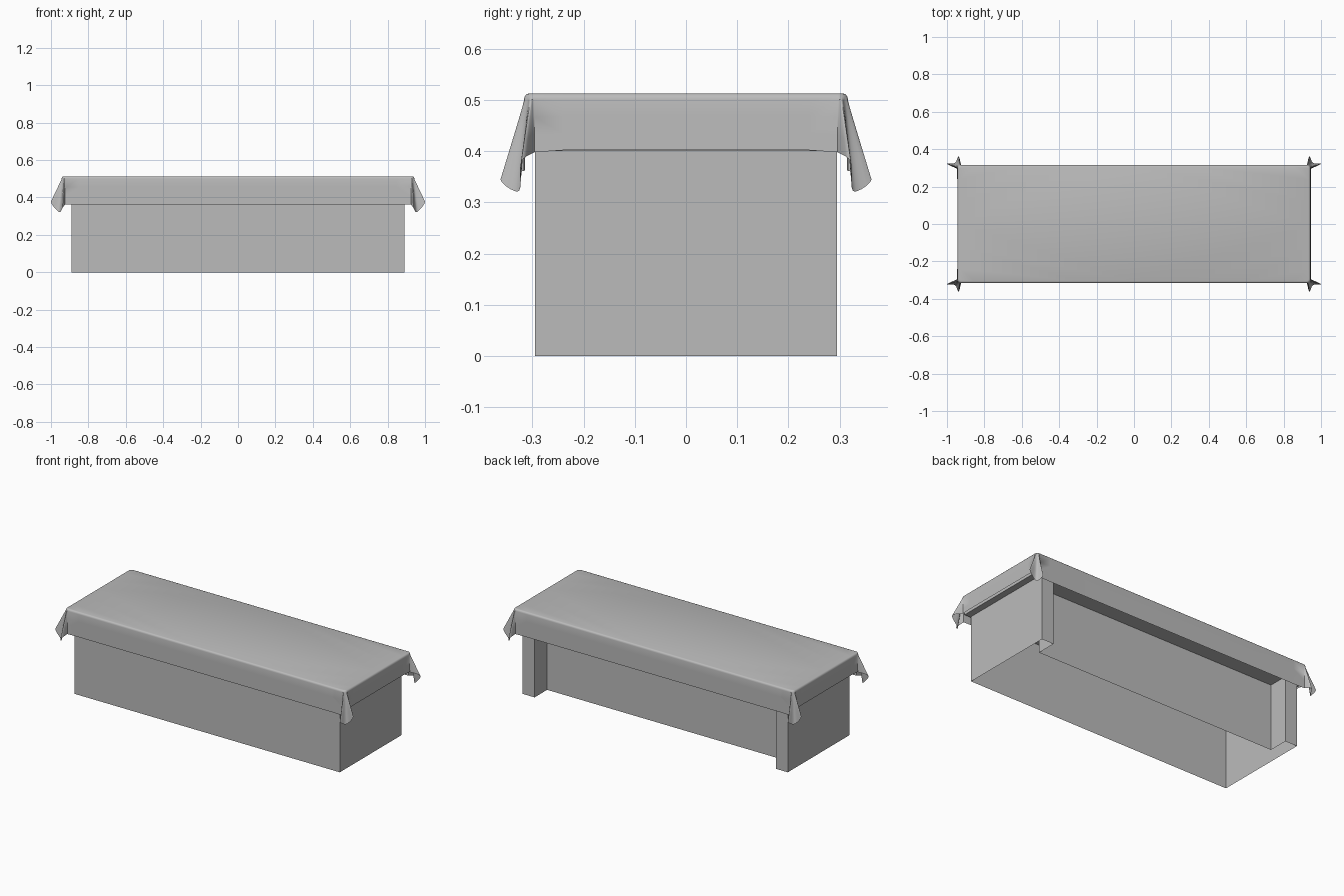
import bpy, bmesh, math
from mathutils import Vector

if "Cube" in bpy.data.objects:
    bpy.data.objects.remove(bpy.data.objects["Cube"])

grey = bpy.data.materials.new("plain_grey")
grey.diffuse_color = (0.5, 0.5, 0.5, 1)
grey.use_nodes = True
grey.node_tree.nodes["Principled BSDF"].inputs["Base Color"].default_value = grey.diffuse_color


def make_object(name, bm):
    bmesh.ops.recalc_face_normals(bm, faces=bm.faces)
    me = bpy.data.meshes.new(name)
    bm.to_mesh(me)
    bm.free()
    me.materials.append(grey)
    ob = bpy.data.objects.new(name, me)
    bpy.context.collection.objects.link(ob)
    return ob


# Base: thin open-bottomed wall with a recessed back between two end returns
X, Y, POST, WALL = 0.89, 0.295, 0.08, 0.175
outline = [(-X, -Y), (X, -Y), (X, Y), (X - POST, Y), (X - POST, WALL),
           (-X + POST, WALL), (-X + POST, Y), (-X, Y)]
bm = bmesh.new()
low = [bm.verts.new((x, y, 0)) for x, y in outline]
high = [bm.verts.new((x, y, 0.402)) for x, y in outline]
for i in range(len(outline)):
    j = (i + 1) % len(outline)
    bm.faces.new((low[i], low[j], high[j], high[i]))
make_object("base_panels", bm)

# Table top slab hidden under the cloth
bm = bmesh.new()
bmesh.ops.create_cube(bm, size=1)
for v in bm.verts:
    v.co = (v.co.x * 1.86, v.co.y * 0.606, 0.45 + v.co.z * 0.1)
make_object("table_top", bm)


# Cloth: one quarter (front right), mirrored in x and y
def catmull(points, steps):
    pts = [Vector(p) for p in points]
    ext = [pts[0]] + pts + [pts[-1]]
    out = []
    for k in range(len(pts) - 1):
        a, b, c, d = ext[k:k + 4]
        for s in range(steps):
            t = s / steps
            out.append(0.5 * (2 * b + (c - a) * t + (2 * a - 5 * b + 4 * c - d) * t * t
                              + (3 * b - a - 3 * c + d) * t ** 3))
    return out + [pts[-1]]


RX, RY, TOP = 0.943, 0.316, 0.513
corner_hem = catmull([(0.925, -0.316, 0.362), (0.938, -0.362, 0.345), (0.957, -0.326, 0.322),
                      (1.0, -0.322, 0.378), (0.946, -0.296, 0.398)], 5)
columns = []   # pairs of rim point and hem point
for x in (0, 0.3, 0.6, 0.85):
    columns.append((Vector((x, -RY, 0)), Vector((x, -RY + 0.002, 0.362))))
n = len(corner_hem) - 1
for i, hem in enumerate(corner_hem):
    # rim points run round a small corner arc
    a = i / n * math.pi / 2
    rim = Vector((RX - 0.02 + 0.02 * math.sin(a), -RY + 0.02 - 0.02 * math.cos(a), 0))
    columns.append((rim, hem))
for y in (-0.24, -0.12, 0):
    columns.append((Vector((RX, y, 0)), Vector((RX + 0.002, y, 0.402))))

bm = bmesh.new()
rows = []
for rim, hem in columns:
    inner = Vector((min(rim.x, RX - 0.02), max(rim.y, -RY + 0.02), 0))
    ring = []
    # rounded rim, then a straight fall to the hem
    for a in (0, 30, 60, 90):
        r = math.radians(a)
        p = inner.lerp(rim, 0.5 + 0.5 * math.sin(r))
        ring.append(Vector((p.x, p.y, TOP - 0.012 * (1 - math.cos(r)))))
    start = ring[-1]
    for t in (0.33, 0.67, 1):
        ring.append(start.lerp(hem, t))
    rows.append([bm.verts.new(p) for p in ring])
for a, b in zip(rows, rows[1:]):
    for k in range(len(a) - 1):
        bm.faces.new((a[k], b[k], b[k + 1], a[k + 1]))
centre = bm.verts.new((0, 0, TOP))
bm.faces.new([centre] + [r[0] for r in rows])
bmesh.ops.remove_doubles(bm, verts=bm.verts, dist=0.0002)
cloth = make_object("table_cloth", bm)
mir = cloth.modifiers.new("mirror", 'MIRROR')
mir.use_axis = (True, True, False)
mir.merge_threshold = 0.0005
bpy.ops.object.select_all(action='DESELECT')
cloth.select_set(True)
bpy.context.view_layer.objects.active = cloth
bpy.ops.object.shade_smooth_by_angle(angle=math.radians(40))
